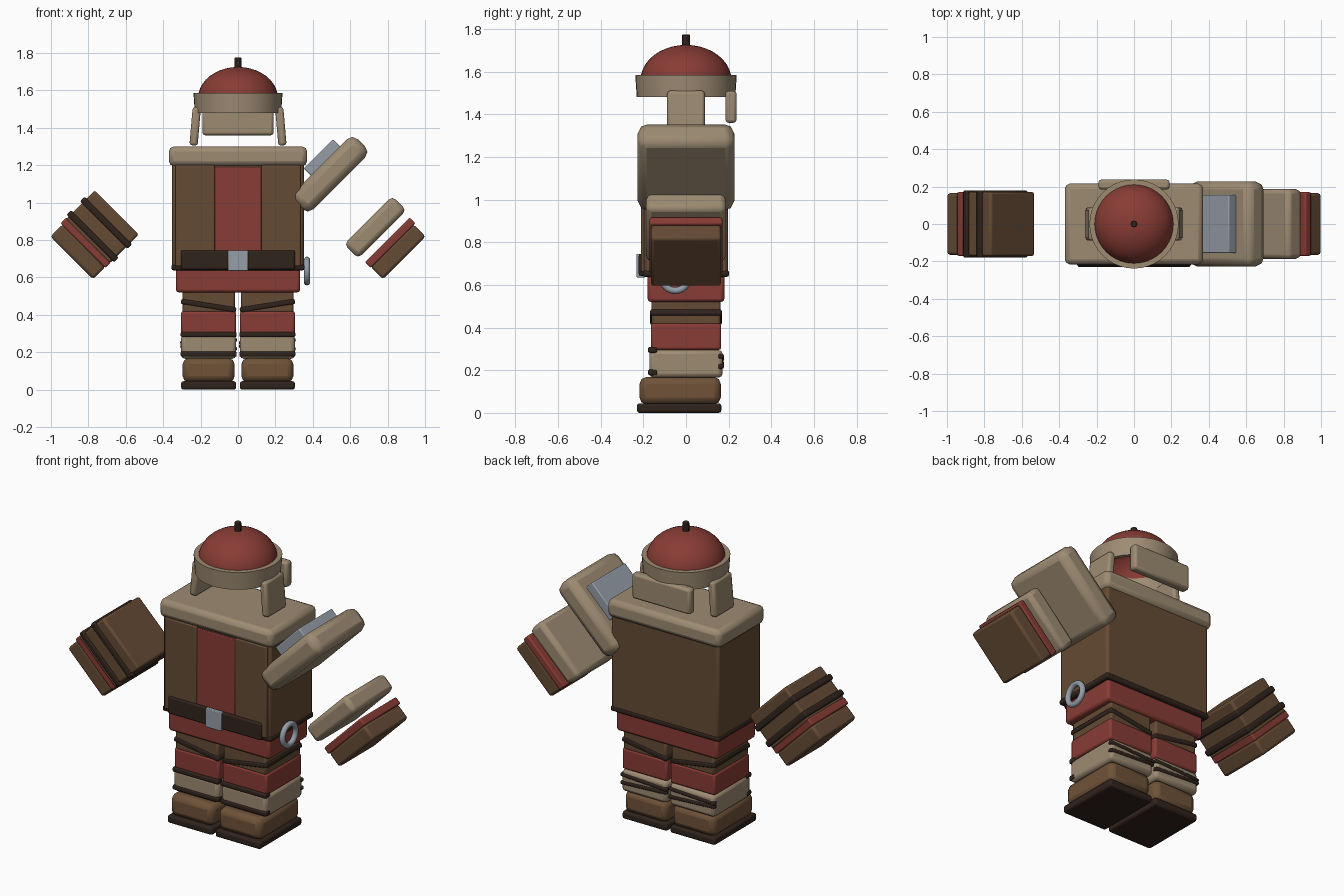
import bpy, bmesh, math
from mathutils import Matrix

if "Cube" in bpy.data.objects:
    bpy.data.objects.remove(bpy.data.objects["Cube"])

COLORS = {
    "fur": (0.34, 0.26, 0.17, 1), "brown": (0.13, 0.07, 0.035, 1),
    "boot": (0.16, 0.085, 0.04, 1), "dark": (0.03, 0.017, 0.012, 1),
    "red": (0.25, 0.045, 0.035, 1), "metal": (0.30, 0.34, 0.39, 1),
}
MATS = {}
for key, col in COLORS.items():
    MATS[key] = bpy.data.materials.new(key)
    MATS[key].diffuse_color = col


def finish(name, bm, mat, bevel=0.0, segments=2):
    me = bpy.data.meshes.new(name)
    bm.to_mesh(me)
    bm.free()
    me.materials.append(MATS[mat])
    ob = bpy.data.objects.new(name, me)
    bpy.context.collection.objects.link(ob)
    if bevel:
        mod = ob.modifiers.new("bevel", "BEVEL")
        mod.width, mod.segments = bevel, segments
    bpy.context.view_layer.objects.active = ob
    ob.select_set(True)
    bpy.ops.object.shade_smooth_by_angle(angle=math.radians(30))
    ob.select_set(False)
    return ob


def box(name, mat, x, y, z, bevel=0.01, tilt=0.0):
    """Box from (min, max) ranges, tilted about y around its own centre."""
    bm = bmesh.new()
    bmesh.ops.create_cube(bm, size=1, matrix=Matrix.Diagonal(
        (x[1] - x[0], y[1] - y[0], z[1] - z[0], 1)))
    ob = finish(name, bm, mat, bevel)
    ob.location = (sum(x) / 2, sum(y) / 2, sum(z) / 2)
    ob.rotation_euler.y = tilt
    return ob


def arm_box(name, mat, side, u, v, hy, bevel=0.01):
    """Box in 45 degree arm axes: u across the arm, v down the arm."""
    ob = box(name, mat, u, (-hy, hy), v, bevel, -side * math.pi / 4)
    uc, vc = sum(u) / 2, sum(v) / 2
    ob.location = (side * (uc + vc) / math.sqrt(2), 0, (uc - vc) / math.sqrt(2))
    return ob


# Helmet dome, open underneath
bm = bmesh.new()
bmesh.ops.create_uvsphere(bm, u_segments=40, v_segments=20, radius=0.213)
bmesh.ops.delete(bm, geom=[v for v in bm.verts if v.co.z < -0.001], context="VERTS")
bmesh.ops.scale(bm, vec=(1, 1, 0.165 / 0.213), verts=bm.verts)
bmesh.ops.translate(bm, vec=(0, 0, 1.56), verts=bm.verts)
finish("helmet_dome", bm, "red")

# Helmet fur band: revolved wall profile
bm = bmesh.new()
pts = [(0.208, 1.48), (0.231, 1.48), (0.238, 1.585), (0.208, 1.585)]
vs = [bm.verts.new((r, 0, z)) for r, z in pts]
es = [bm.edges.new((vs[i], vs[(i + 1) % 4])) for i in range(4)]
bmesh.ops.spin(bm, geom=vs + es, axis=(0, 0, 1), cent=(0, 0, 0), steps=40,
               angle=math.tau, use_merge=True)
bmesh.ops.remove_doubles(bm, verts=bm.verts, dist=1e-4)
bmesh.ops.recalc_face_normals(bm, faces=bm.faces)
finish("helmet_band", bm, "fur")

# Helmet finial
bm = bmesh.new()
bmesh.ops.create_cone(bm, cap_ends=True, segments=12, radius1=0.018, radius2=0.018,
                      depth=0.07, matrix=Matrix.Translation((0, 0, 1.74)))
finish("helmet_finial", bm, "dark", 0.004)

# Neck flap and ear flaps
box("neck_flap", "fur", (-0.19, 0.19), (0.185, 0.237), (1.36, 1.51), 0.014)
for s in (-1, 1):
    box("ear_flap", "fur", sorted((s * 0.207, s * 0.251)), (-0.088, 0.088),
        (1.305, 1.51), 0.014, -s * math.radians(5))

# Torso: coat, hem, front panels, fur collar
box("coat", "brown", (-0.352, 0.352), (-0.198, 0.198), (0.65, 1.25), 0.015)
box("coat_hem", "dark", (-0.356, 0.356), (-0.202, 0.202), (0.638, 0.668))
box("fur_collar", "fur", (-0.37, 0.37), (-0.216, 0.216), (1.195, 1.30), 0.028)
box("front_panel", "red", (-0.125, 0.125), (-0.21, -0.18), (0.70, 1.19), 0.004)
for s in (-1, 1):
    box("coat_lapel", "brown", sorted((s * 0.125, s * 0.335)), (-0.212, -0.18),
        (0.66, 1.20), 0.006)
box("belt", "dark", (-0.305, 0.305), (-0.222, -0.18), (0.642, 0.745))
box("belt_buckle", "metal", (-0.053, 0.053), (-0.232, -0.19), (0.635, 0.745), 0.004)
box("hips", "red", (-0.332, 0.332), (-0.18, 0.18), (0.52, 0.66), 0.015)

# Ring hanging at the hip, facing sideways
bpy.ops.mesh.primitive_torus_add(major_radius=0.061, minor_radius=0.016,
                                 major_segments=32, minor_segments=12,
                                 location=(0.369, -0.05, 0.634),
                                 rotation=(0, math.pi / 2, 0))
ring = bpy.context.object
ring.name = "hip_ring"
ring.data.materials.append(MATS["metal"])
bpy.ops.object.shade_smooth()
ring.select_set(False)

# Legs
for s in (-1, 1):
    c = s * 0.157

    def leg(name, mat, hx, y, z, bevel=0.012, tilt=0.0):
        box(name, mat, (c - hx, c + hx), y, z, bevel, tilt)

    leg("boot_sole", "dark", 0.147, (-0.23, 0.166), (0, 0.045))
    leg("boot", "boot", 0.139, (-0.218, 0.163), (0.04, 0.168), 0.032)
    leg("ankle_fur", "fur", 0.147, (-0.172, 0.172), (0.165, 0.295), 0.02)
    leg("knee_wrap", "red", 0.147, (-0.165, 0.165), (0.295, 0.42), 0.012)
    leg("thigh", "brown", 0.14, (-0.162, 0.162), (0.41, 0.53), 0.012)
    leg("thigh_strap", "dark", 0.149, (-0.168, 0.168), (0.435, 0.463), 0.008,
        -s * math.radians(9))
    for z in (0.19, 0.295):
        leg("ankle_strap_front", "dark", 0.15, (-0.178, -0.135), (z - 0.014, z + 0.014), 0.008)
    for z, t in ((0.225, 3), (0.258, -3)):
        leg("ankle_strap_back", "dark", 0.152, (0.15, 0.178), (z - 0.011, z + 0.011),
            0.008, math.radians(t))

# Both hands with red cuff
for s in (-1, 1):
    arm_box("mitten", "brown", s, (0.965, 1.288), (0.038, 0.13), 0.165, 0.014)
    arm_box("cuff", "red", s, (0.962, 1.30), (-0.002, 0.042), 0.17, 0.008)

# Armoured arm: shoulder pad with plate, fur sleeve
arm_box("shoulder_pad", "fur", 1, (0.925, 1.40), (-0.535, -0.397), 0.227, 0.042)
arm_box("shoulder_plate", "metal", 1, (1.085, 1.305), (-0.588, -0.52), 0.155, 0.006)
arm_box("fur_sleeve", "fur", 1, (0.95, 1.315), (-0.148, -0.042), 0.187, 0.025)

# Plain arm: leather sleeve with two straps
arm_box("sleeve", "brown", -1, (0.962, 1.295), (-0.212, 0.01), 0.172, 0.012)
for v in (-0.132, -0.03):
    arm_box("sleeve_strap", "dark", -1, (0.95, 1.31), (v - 0.018, v + 0.018), 0.18, 0.01)

for m in bpy.data.materials:
    if m.users and not m.is_grease_pencil:
        m.use_nodes = True
        m.node_tree.nodes["Principled BSDF"].inputs["Base Color"].default_value = m.diffuse_color
